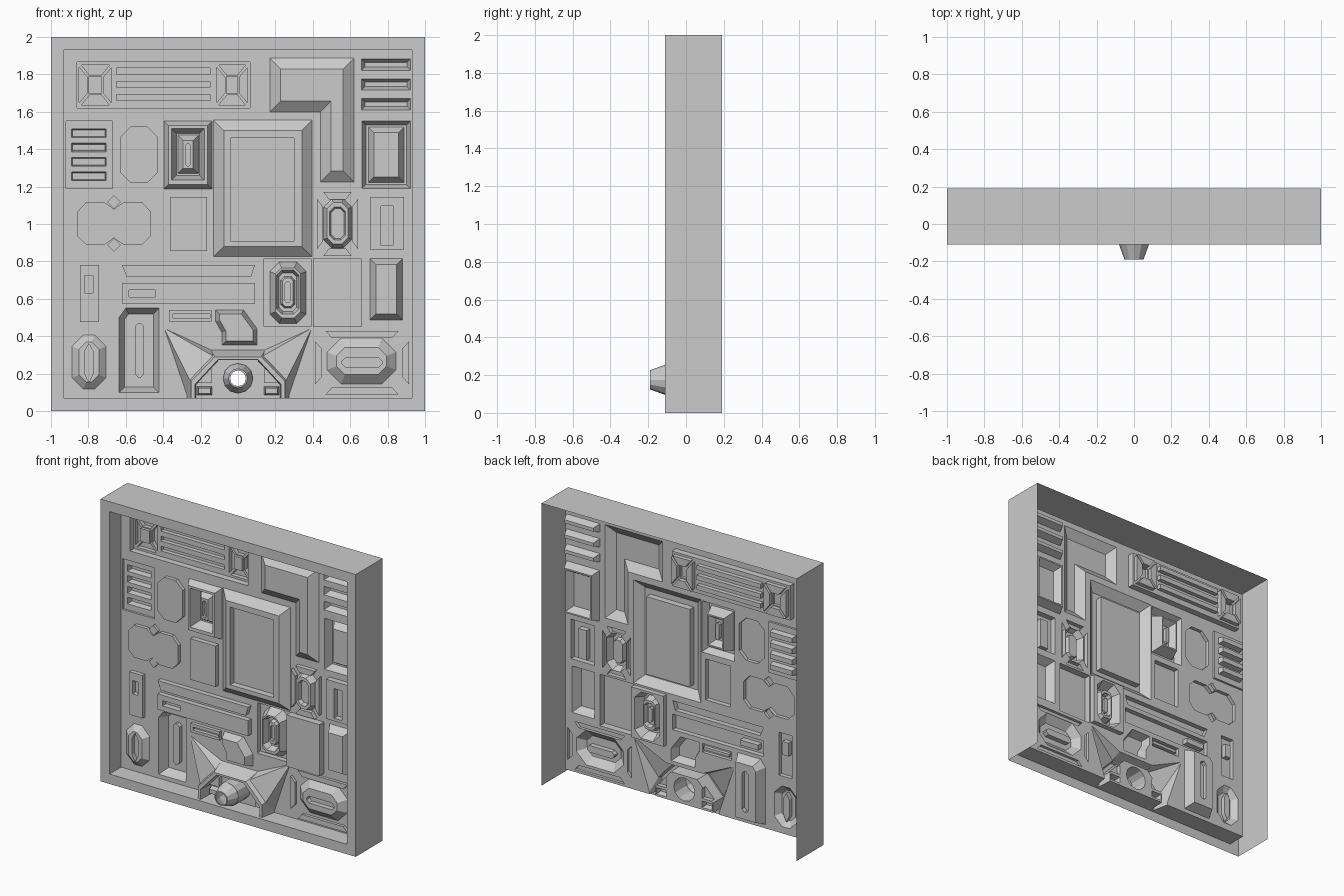
import bpy, bmesh, math
from mathutils import Vector

if "Cube" in bpy.data.objects:
    bpy.data.objects.remove(bpy.data.objects["Cube"])

FLOOR = 0.02   # y of the recessed panel floor; raised parts go towards -y


def make_object(name, bm):
    bmesh.ops.recalc_face_normals(bm, faces=bm.faces[:])
    me = bpy.data.meshes.new(name)
    bm.to_mesh(me)
    bm.free()
    ob = bpy.data.objects.new(name, me)
    bpy.context.collection.objects.link(ob)
    return ob


def ccw(pts):
    a = sum(p[0] * q[1] - q[0] * p[1] for p, q in zip(pts, pts[1:] + pts[:1]))
    return pts if a > 0 else pts[::-1]


def inset(pts, d):
    """Offset a polygon inwards by d."""
    out, n = [], len(pts)
    for i in range(n):
        p, c, q = (Vector(pts[(i + k) % n]) for k in (-1, 0, 1))
        a, b = (c - p).normalized(), (q - c).normalized()
        na, nb = Vector((-a.y, a.x)), Vector((-b.y, b.x))
        out.append(tuple(c + (na + nb) * (d / (1 + na.dot(nb)))))
    return out


def loft(name, rings):
    bm = bmesh.new()
    loops = [[bm.verts.new((x, y, z)) for x, z in pts] for pts, y in rings]
    n = len(loops[0])
    for a, b in zip(loops, loops[1:]):
        for i in range(n):
            bm.faces.new((a[i], a[(i + 1) % n], b[(i + 1) % n], b[i]))
    bm.faces.new(loops[0])
    bm.faces.new(loops[-1])
    return make_object(name, bm)


def combine(tool, op):
    mod = panel.modifiers.new("shape", 'BOOLEAN')
    mod.operation, mod.solver, mod.object = op, 'EXACT', tool
    bpy.context.view_layer.objects.active = panel
    bpy.ops.object.modifier_apply(modifier=mod.name)
    bpy.data.objects.remove(tool)


def feature(pts, h, bevel=0.0, s=FLOOR, top=None):
    """Raise (h > 0) or sink (h < 0) an outline from level s, with sloped walls. Returns new level."""
    pts = ccw(list(pts))
    end = ccw(list(top)) if top else inset(pts, bevel)
    embed = 0.012 if h > 0 else -0.012
    combine(loft("tool", [(pts, s + embed), (pts, s), (end, s - h)]), 'UNION' if h > 0 else 'DIFFERENCE')
    return s - h


def rect(x0, x1, z0, z1):
    return [(x0, z0), (x1, z0), (x1, z1), (x0, z1)]


def octa(x0, x1, z0, z1, c):
    return [(x0 + c, z0), (x1 - c, z0), (x1, z0 + c), (x1, z1 - c),
            (x1 - c, z1), (x0 + c, z1), (x0, z1 - c), (x0, z0 + c)]


def mirror(pts):
    return [(-x, z) for x, z in pts]


def petals(x0, x1, z0, z1, wx, wz, g, h, s=FLOOR):
    """Four trapezoids around a central field."""
    feature([(x0 + g, z1), (x1 - g, z1), (x1 - wx - g, z1 - wz), (x0 + wx + g, z1 - wz)], h, s=s)
    feature([(x0 + g, z0), (x1 - g, z0), (x1 - wx - g, z0 + wz), (x0 + wx + g, z0 + wz)], h, s=s)
    feature([(x0, z0 + g), (x0, z1 - g), (x0 + wx, z1 - wz - g), (x0 + wx, z0 + wz + g)], h, s=s)
    feature([(x1, z0 + g), (x1, z1 - g), (x1 - wx, z1 - wz - g), (x1 - wx, z0 + wz + g)], h, s=s)


# Outer housing with the large front recess
panel = loft("relief_wall_panel", [(rect(-1, 1, 0, 2), -0.11), (rect(-1, 1, 0, 2), 0.19)])
feature(rect(-.93, .93, .07, 1.93), -(FLOOR + .11), s=-.11)

# Wide vent, upper left
v = feature(rect(-.86, .065, 1.62, 1.865), -.045)
for i in range(3):
    z = 1.66 + .07 * i
    feature(rect(-.65, -.15, z, z + .033), -.03, s=v)
for x0, x1 in ((-.85, -.675), (-.115, .052)):
    petals(x0, x1, 1.635, 1.85, .045, .055, .012, -.03, v)
    feature(rect(x0 + .052, x1 - .052, 1.697, 1.788), .02, s=v)

# Stepped duct and central screen
feature([(.17, 1.6), (.44, 1.6), (.44, 1.225), (.62, 1.225), (.62, 1.887), (.17, 1.887)], .045, .058)
s = feature(rect(-.13, .396, .825, 1.555), .05, .055)
feature(rect(-.04, .30, .91, 1.46), -.045, s=s)

# Louvres, upper right and left
for i in range(3):
    z = 1.61 + .106 * i
    feature(rect(.66, .922, z, z + .06), -.05, .018)
s = feature(rect(-.92, -.67, 1.19, 1.55), -.015)
for i in range(4):
    z = 1.232 + .077 * i
    feature(rect(-.89, -.705, z, z + .046), -.04, .006, s)

# Framed hatch, right
s = feature(rect(.663, .922, 1.19, 1.55), -.06, .022)
feature(rect(.697, .888, 1.222, 1.518), .05, .03, s)

# Framed hatch, left of the screen
s = feature(rect(-.396, -.138, 1.187, 1.55), .05, .024)
s = feature(rect(-.355, -.18, 1.235, 1.51), -.08, .025, s)
s = feature(rect(-.322, -.212, 1.27, 1.475), .045, .028, s)
feature(octa(-.281, -.253, 1.31, 1.43, .01), -.025, s=s)

# Flat plates
feature(octa(-.63, -.43, 1.22, 1.52, .055), .025)
feature([(-.81, 1.118), (-.716, 1.118), (-.663, 1.08), (-.61, 1.118), (-.513, 1.118), (-.465, 1.064),
         (-.465, .936), (-.513, .888), (-.61, .888), (-.663, .925), (-.716, .888), (-.81, .888),
         (-.86, .936), (-.86, 1.064)], .025)
for z in (.888, 1.118):
    feature([(-.663, z - .036), (-.627, z), (-.663, z + .036), (-.699, z)], .02)
feature(rect(-.364, -.166, .855, 1.145), .035)
feature(rect(.402, .66, .45, .815), .05)

# Slotted plates
s = feature(rect(.705, .887, .865, 1.145), .04)
feature(rect(.765, .83, .885, 1.095), -.04, s=s)
s = feature(rect(-.845, -.743, .476, .78), .03)
feature(rect(-.82, -.775, .63, .725), -.035, s=s)
feature([(-.62, .78), (.09, .78), (.07, .716), (-.595, .716)], .035)
s = feature(rect(-.62, .09, .575, .685), .035)
feature(rect(-.583, -.44, .61, .647), -.04, s=s)
s = feature(rect(-.37, -.142, .478, .54), .025)
feature(rect(-.35, -.15, .498, .518), -.025, s=s)

# Small latch with petals
petals(.422, .642, .83, 1.17, .03, .04, .035, .03)
s = feature(octa(.457, .608, .872, 1.135, .045), .05, .02)
feature(octa(.49, .575, .915, 1.09, .025), -.03, .008, s)

# Sunken plate with raised eight-sided boss
s = feature(rect(.137, .393, .455, .812), -.035)
s = feature(octa(.17, .364, .468, .796, .05), .07, .03, s)
s = feature(octa(.205, .327, .518, .754, .03), -.05, .015, s)
s = feature(octa(.228, .304, .55, .72, .02), .03, .01, s)
feature(octa(.25, .282, .58, .69, .012), -.02, s=s)

# Raised block, lower right, and clipped block
feature(rect(.705, .88, .487, .815), .06, .032)
feature([(-.12, .54), (.03, .54), (.102, .44), (.102, .352), (-.086, .352), (-.086, .42), (-.12, .48)], .06, .022)

# Deep tray, lower left
s = feature([(-.6, .55), (-.422, .55), (-.422, .098), (-.636, .098), (-.636, .5)], -.07, .03)
feature(octa(-.552, -.502, .18, .47, .018), .03, s=s)

# Eight-sided boss, far lower left
s = feature(octa(-.887, -.706, .118, .406, .06), .035, .038)
feature([(-.797, .155), (-.775, .2), (-.775, .32), (-.797, .36), (-.82, .32), (-.82, .2)], -.03, s=s)

# Wide boss with petals, lower right
petals(.412, .914, .088, .428, .034, .037, .055, .02)
s = feature(octa(.476, .845, .145, .39, .075), .045, .05)
feature(octa(.556, .77, .235, .283, .018), -.035, s=s)

# Nozzle mount: arch, side fins and small blocks
half_base = [(.144, .326), (.273, .178), (.273, .06), (.225, .06), (.225, .139), (.102, .273)]
half_top = [(.125, .29), (.25, .16), (.25, .06), (.23, .06), (.23, .142), (.106, .276)]
feature(mirror(half_base)[::-1] + half_base, .11, top=mirror(half_top)[::-1] + half_top)
for sx in (1, -1):
    bm = bmesh.new()
    for x, y, z in ((.396, FLOOR + .003, .444), (.14, FLOOR + .003, .326), (.27, FLOOR + .003, .072),
                    (.135, -.06, .295), (.255, -.06, .16)):
        bm.verts.new((sx * x, y, z))
    bmesh.ops.convex_hull(bm, input=bm.verts[:])
    combine(make_object("tool", bm), 'UNION')
    feature([(sx * x, z) for x, z in ((.14, .15), (.215, .15), (.215, .17), (.165, .24), (.14, .22))], .03)
    feature([(sx * x, z) for x, z in rect(.14, .218, .085, .13)], .04, .008)


def circle(r):
    return [(r * math.cos(i * math.tau / 12), .175 + r * math.sin(i * math.tau / 12)) for i in range(12)]


# Nozzle
feature(circle(.082), .13)
feature(circle(.08), .08, .028, -.11)

# Open the nozzle tip, the back and the underside
bm = bmesh.new()
bm.from_mesh(panel.data)
tip = [f for f in bm.faces if f.calc_center_median().y < -.185]
bmesh.ops.dissolve_faces(bm, faces=tip)
tip = [f for f in bm.faces if f.calc_center_median().y < -.185]
bmesh.ops.inset_region(bm, faces=tip, thickness=.009)
gone = list(tip)
for f in bm.faces:
    c = f.calc_center_median()
    if c.y > .188 or c.z < .002:
        gone.append(f)
bmesh.ops.delete(bm, geom=gone, context='FACES')
bm.to_mesh(panel.data)
bm.free()
for p in panel.data.polygons:
    p.use_smooth = False
